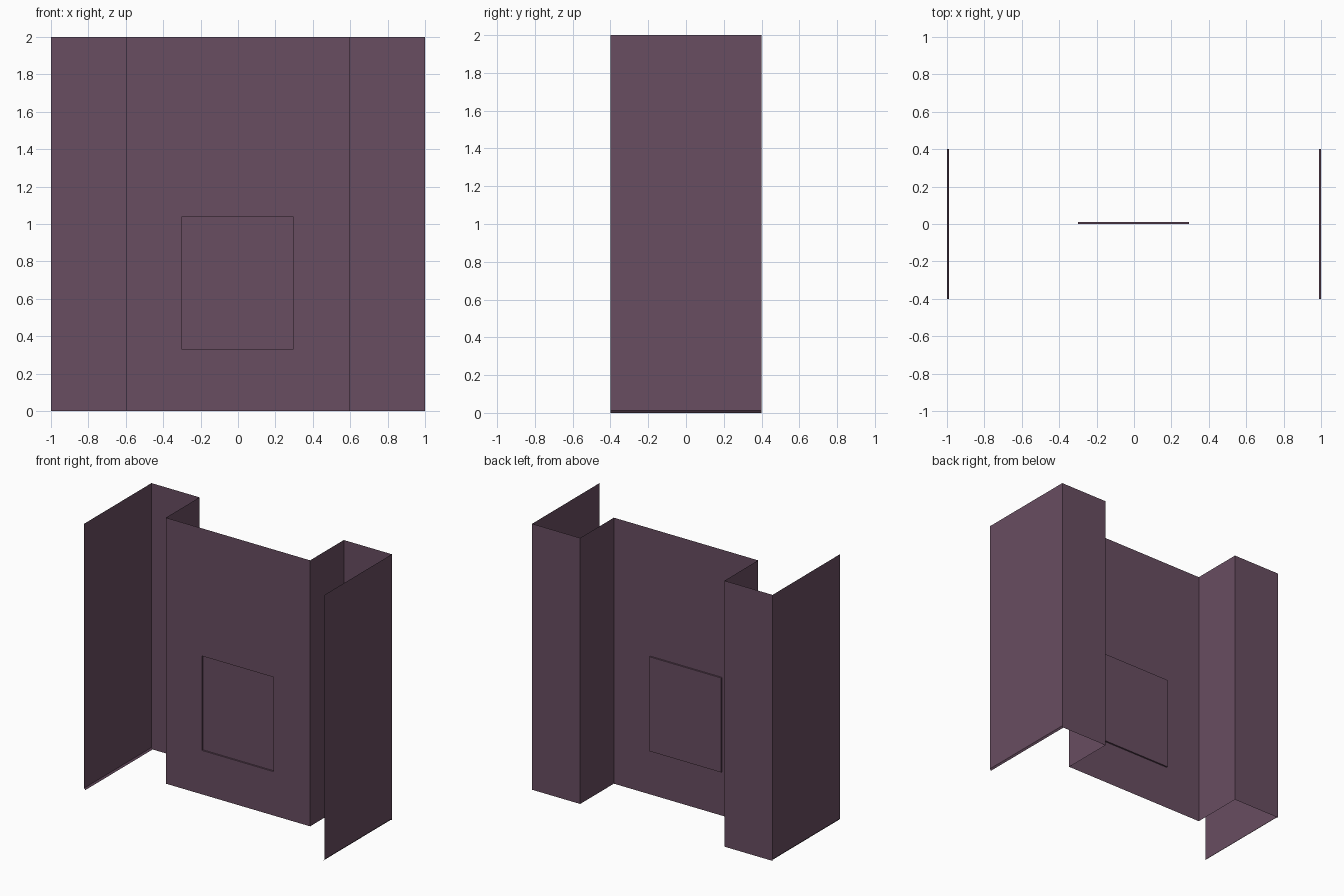
import bpy, bmesh

if "Cube" in bpy.data.objects:
    bpy.data.objects.remove(bpy.data.objects["Cube"])

HEIGHT = 2.0
LIP = 0.012

mat = bpy.data.materials.new("plum")
mat.diffuse_color = (0.14, 0.075, 0.12, 1)
mat.use_nodes = True
mat.node_tree.nodes["Principled BSDF"].inputs["Base Color"].default_value = mat.diffuse_color


def finish(name, bm):
    me = bpy.data.meshes.new(name)
    bmesh.ops.recalc_face_normals(bm, faces=bm.faces)
    bm.to_mesh(me)
    bm.free()
    me.materials.append(mat)
    ob = bpy.data.objects.new(name, me)
    bpy.context.collection.objects.link(ob)
    return ob


def bridge(bm, a, b, closed):
    """Quads between two rows of vertices."""
    n = len(a)
    for i in range(n if closed else n - 1):
        j = (i + 1) % n
        bm.faces.new((a[i], a[j], b[j], b[i]))


# Folded sides: return wall, back wall and outer wall, one sheet per side
for side, sx in (("left", -1), ("right", 1)):
    bm = bmesh.new()
    plan = [(0.6, 0.0), (0.6, 0.4), (1.0, 0.4)]
    low = [bm.verts.new((sx * x, y, 0)) for x, y in plan]
    high = [bm.verts.new((sx * x, y, HEIGHT)) for x, y in plan]
    bridge(bm, low, high, False)

    # Outer wall with a tiny turned-in lip at its foot
    section = [(0.99, 0.0), (1.0, LIP), (1.0, HEIGHT)]
    back = [bm.verts.new((sx * x, 0.4, z)) for x, z in section]
    front = [bm.verts.new((sx * x, -0.4, z)) for x, z in section]
    bridge(bm, back, front, False)
    bmesh.ops.remove_doubles(bm, verts=bm.verts, dist=0.0001)
    finish(side + "_folded_wall", bm)

# Centre wall with a shallow recessed panel
bm = bmesh.new()


def rect(x0, x1, z0, z1, y):
    return [bm.verts.new((x, y, z)) for x, z in
            ((x0, z0), (x1, z0), (x1, z1), (x0, z1))]


outer = rect(-0.6, 0.6, 0, HEIGHT, 0)
rim = rect(-0.30, 0.295, 0.33, 1.04, 0)
panel = rect(-0.30, 0.295, 0.33, 1.04, 0.012)
bridge(bm, outer, rim, True)
bridge(bm, rim, panel, True)
bm.faces.new(panel)
finish("centre_wall", bm)
